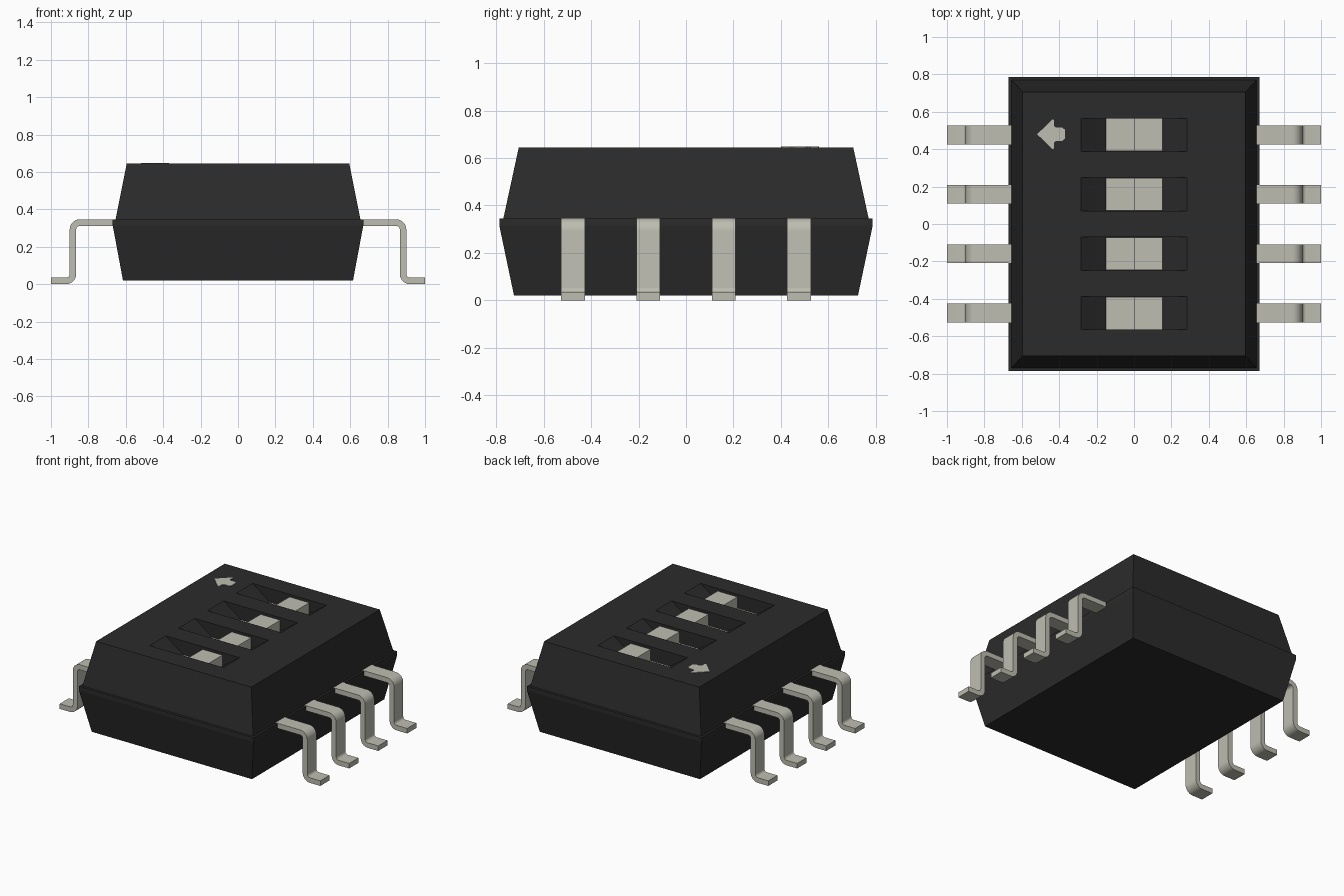
import bpy, bmesh, math

cube = bpy.data.objects.get("Cube")
if cube:
    bpy.data.objects.remove(cube, do_unlink=True)


def material(name, rgb, rough):
    m = bpy.data.materials.new(name)
    m.use_nodes = True
    m.diffuse_color = (*rgb, 1)
    bsdf = next(n for n in m.node_tree.nodes if n.type == 'BSDF_PRINCIPLED')
    bsdf.inputs["Base Color"].default_value = (*rgb, 1)
    bsdf.inputs["Roughness"].default_value = rough
    return m


BLACK = material("black plastic", (0.024, 0.024, 0.024), 0.6)
METAL = material("pale grey", (0.51, 0.51, 0.44), 0.5)


def finish(name, bm, mat):
    bmesh.ops.recalc_face_normals(bm, faces=bm.faces)
    mesh = bpy.data.meshes.new(name)
    bm.to_mesh(mesh)
    bm.free()
    mesh.materials.append(mat)
    ob = bpy.data.objects.new(name, mesh)
    bpy.context.collection.objects.link(ob)
    return ob


def add_prism(bm, points, axis, a, b):
    """Extrude a 2D outline from a to b along y (x-z outline) or z (x-y outline)."""
    rings = []
    for d in (a, b):
        rings.append([bm.verts.new((u, d, v) if axis == 'y' else (u, v, d))
                      for u, v in points])
    n = len(points)
    bm.faces.new(rings[0])
    bm.faces.new(rings[1][::-1])
    for i in range(n):
        j = (i + 1) % n
        bm.faces.new((rings[0][i], rings[0][j], rings[1][j], rings[1][i]))


def arc(cx, cz, r, a0, a1, n=8):
    return [(cx + r * math.cos(math.radians(a0 + (a1 - a0) * i / n)),
             cz + r * math.sin(math.radians(a0 + (a1 - a0) * i / n)))
            for i in range(n + 1)]


ROWS = [-0.476, -0.159, 0.159, 0.476]
TOP = 0.645

# Body: stacked rectangular sections (half width, half depth, height)
sections = [(0.615, 0.725, 0.02), (0.67, 0.787, 0.315), (0.67, 0.787, 0.345),
            (0.655, 0.77, 0.345), (0.595, 0.705, TOP)]
bm = bmesh.new()
rings = [[bm.verts.new((sx * w, sy * d, z))
          for sx, sy in ((-1, -1), (1, -1), (1, 1), (-1, 1))]
         for w, d, z in sections]
for lo, hi in zip(rings, rings[1:]):
    for i in range(4):
        j = (i + 1) % 4
        bm.faces.new((lo[i], lo[j], hi[j], hi[i]))
bm.faces.new(rings[0][::-1])
bm.faces.new(rings[-1])
body = finish("body", bm, BLACK)

# Switch slots with sloping ends, cut into the top
bm = bmesh.new()
slope = [(-0.283, TOP), (-0.15, 0.55), (-0.15, 0.5), (0.15, 0.5),
         (0.15, 0.55), (0.283, TOP), (0.283, 0.75), (-0.283, 0.75)]
for y in ROWS:
    add_prism(bm, slope, 'y', y - 0.089, y + 0.089)
cutter = finish("slot_cutter", bm, BLACK)
cutter.hide_render = True
mod = body.modifiers.new("slots", 'BOOLEAN')
mod.operation = 'DIFFERENCE'
mod.solver = 'EXACT'
mod.object = cutter
bpy.context.view_layer.objects.active = body
bpy.ops.object.modifier_apply(modifier=mod.name)
bpy.data.objects.remove(cutter, do_unlink=True)

# Stepped sliders: low half on one side, raised knob on the other
slider = [(-0.158, 0.501), (0.152, 0.501), (0.152, 0.628),
          (0, 0.628), (0, 0.55), (-0.158, 0.55)]
for k, y in enumerate(ROWS):
    bm = bmesh.new()
    add_prism(bm, slider, 'y', y - 0.087, y + 0.087)
    finish(f"slider_{k + 1}", bm, METAL)

# Arrow mark, a thin plate on the top
half = [(-0.518, 0), (-0.435, 0.08), (-0.428, 0.076), (-0.428, 0.045),
        (-0.418, 0.035), (-0.382, 0.035), (-0.37, 0.024)]
outline = half + [(x, -y) for x, y in reversed(half[1:])]
bm = bmesh.new()
add_prism(bm, [(x, y + 0.48) for x, y in outline], 'z', TOP - 0.003, TOP + 0.003)
finish("arrow_mark", bm, METAL)

# Bent leads on both sides
lead = ([(0.62, 0.347)] + arc(0.845, 0.292, 0.055, 90, 0)
        + arc(0.92, 0.055, 0.02, 180, 270) + [(1.0, 0.035), (1.0, 0.0)]
        + arc(0.92, 0.055, 0.055, 270, 180)
        + arc(0.845, 0.292, 0.02, 0, 90) + [(0.62, 0.312)])
for side, s in (("left", 1), ("right", -1)):
    for k, y in enumerate(ROWS):
        bm = bmesh.new()
        add_prism(bm, [(s * x, z) for x, z in lead], 'y', y - 0.05, y + 0.05)
        ob = finish(f"{side}_lead_{k + 1}", bm, METAL)
        bpy.ops.object.select_all(action='DESELECT')
        ob.select_set(True)
        bpy.context.view_layer.objects.active = ob
        bpy.ops.object.shade_smooth_by_angle(angle=math.radians(30))
